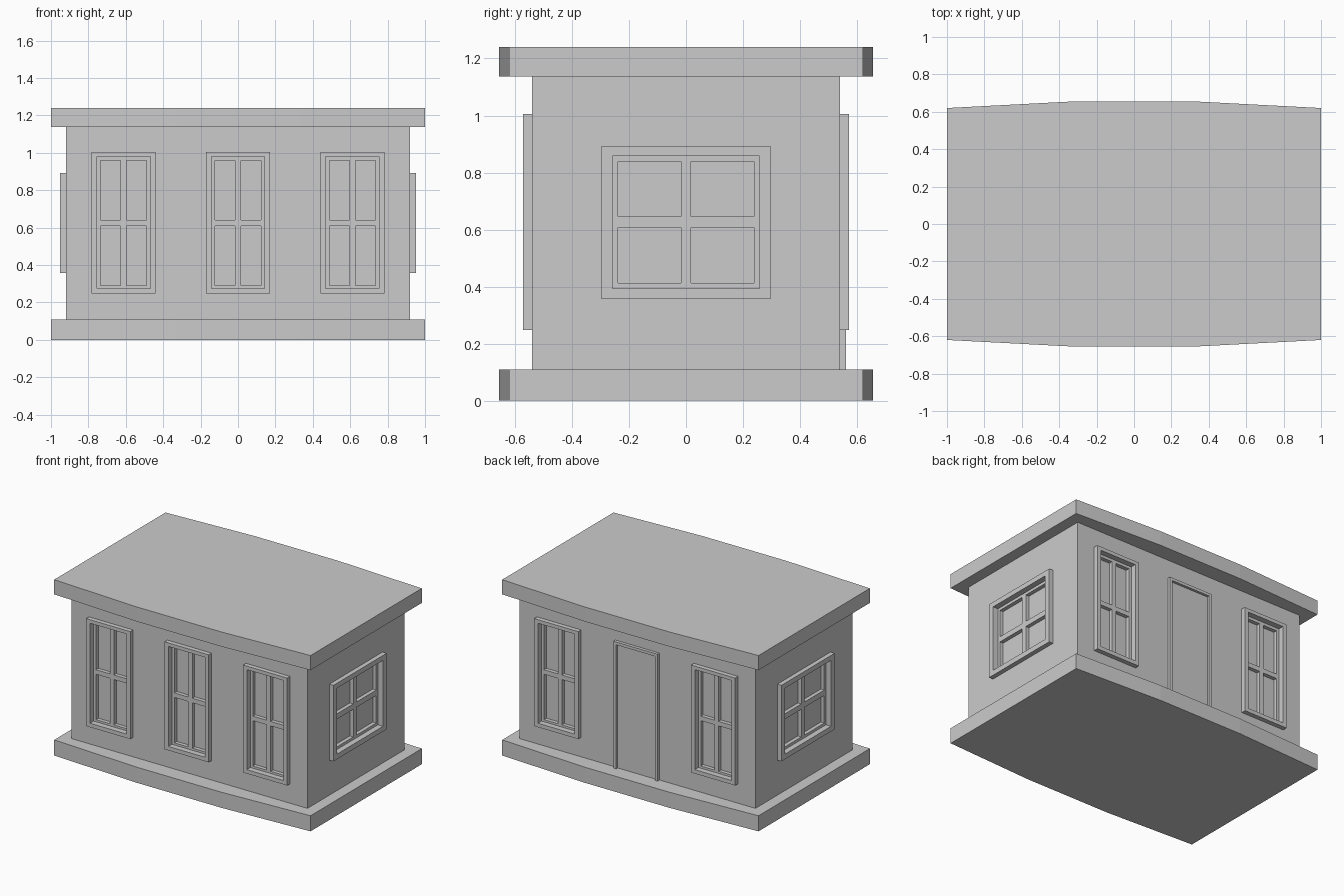
import bpy, bmesh
from math import radians
from mathutils import Matrix

if "Cube" in bpy.data.objects:
    bpy.data.objects.remove(bpy.data.objects["Cube"])

WX, WY = 0.92, 0.54          # wall half sizes
Z0, Z1 = 0.11, 1.137         # wall bottom and top
THICK = 0.08


def finish(name, bm, angle=0):
    """Turn a bmesh into an object, rotated about z."""
    bmesh.ops.recalc_face_normals(bm, faces=bm.faces[:])
    bm.transform(Matrix.Rotation(radians(angle), 4, 'Z'))
    me = bpy.data.meshes.new(name)
    bm.to_mesh(me)
    bm.free()
    ob = bpy.data.objects.new(name, me)
    bpy.context.collection.objects.link(ob)
    return ob


def plate(name, xs, zs, y0, y1, holes=(), angle=0):
    """Upright plate from y0 (outer) to y1, on a grid of cut lines, minus hole cells."""
    bm = bmesh.new()
    v = [[bm.verts.new((x, y0, z)) for z in zs] for x in xs]
    for i in range(len(xs) - 1):
        for j in range(len(zs) - 1):
            if (i, j) not in holes:
                bm.faces.new((v[i][j], v[i + 1][j], v[i + 1][j + 1], v[i][j + 1]))
    loose = [w for w in bm.verts if not w.link_faces]
    bmesh.ops.delete(bm, geom=loose, context='VERTS')
    ext = bmesh.ops.extrude_face_region(bm, geom=bm.faces[:], use_keep_orig=True)
    moved = [g for g in ext['geom'] if isinstance(g, bmesh.types.BMVert)]
    bmesh.ops.translate(bm, verts=moved, vec=(0, y1 - y0, 0))
    return finish(name, bm, angle)


def slab(name, z0, z1):
    """Gently bowed floor or roof slab."""
    half = [(-1, -0.62), (-0.33, -0.655), (0.33, -0.655), (1, -0.62)]
    outline = half + [(-x, -y) for x, y in half]
    bm = bmesh.new()
    f = bm.faces.new([bm.verts.new((x, y, z0)) for x, y in outline])
    ext = bmesh.ops.extrude_face_region(bm, geom=[f], use_keep_orig=True)
    moved = [g for g in ext['geom'] if isinstance(g, bmesh.types.BMVert)]
    bmesh.ops.translate(bm, verts=moved, vec=(0, 0, z1 - z0))
    return finish(name, bm)


def window(name, cx, wall, size, angle):
    """Raised frame, recessed four-pane sash and glass."""
    outer, inner, pane, bar, zo, zi, zp, zb = size
    zc = sum(zo) / 2
    plate(name + "_frame", [cx - outer, cx - inner, cx + inner, cx + outer],
          [zo[0], zi[0], zi[1], zo[1]], -wall - 0.032, -wall + 0.03, {(1, 1)}, angle)
    plate(name + "_sash",
          [cx - inner, cx - pane, cx - bar, cx + bar, cx + pane, cx + inner],
          [zi[0], zp[0], zb[0], zb[1], zp[1], zi[1]],
          -wall + 0.008, -wall + 0.045,
          {(1, 1), (1, 3), (3, 1), (3, 3)}, angle)
    plate(name + "_glass", [cx - inner, cx + inner], zi, -wall + 0.035, -wall + 0.05,
          (), angle)


def wall(name, half, dist, centres, size, angle):
    """Wall with one opening per window, and its windows."""
    inner, zi = size[1], size[5]
    xs = [-half]
    for c in centres:
        xs += [c - inner, c + inner]
    xs.append(half)
    holes = {(2 * k + 1, 1) for k in range(len(centres))}
    plate(name + "_wall", xs, [Z0, zi[0], zi[1], Z1], -dist, -dist + THICK, holes, angle)
    for k, c in enumerate(centres):
        window(f"{name}_window_{k + 1}", c, dist, size, angle)


# Window sizes: half widths (outer, inner, pane, bar), z ranges (outer, inner, panes, bar)
TALL = (0.172, 0.143, 0.124, 0.016, (0.247, 1.005), (0.275, 0.98), (0.29, 0.96), (0.61, 0.642))
WIDE = (0.297, 0.257, 0.238, 0.018, (0.357, 0.893), (0.393, 0.858), (0.412, 0.838), (0.607, 0.645))

# Floor and roof
slab("floor_slab", 0.0, 0.11)
slab("roof_slab", 1.137, 1.24)

# Walls with windows
wall("front", WX, WY, [-0.612, 0, 0.612], TALL, 0)
wall("back", WX, WY, [-0.612, 0.612], TALL, 180)
wall("right", WY - THICK, WX, [0], WIDE, 90)
wall("left", WY - THICK, WX, [0], WIDE, -90)

# Back door
plate("door_frame", [-0.172, -0.152, 0.152, 0.172], [Z0, 0.985, 1.005],
      -WY - 0.022, -WY + 0.01, {(1, 0)}, 180)
plate("door_panel", [-0.152, 0.152], [Z0, 0.985], -WY - 0.004, -WY + 0.01, (), 180)
